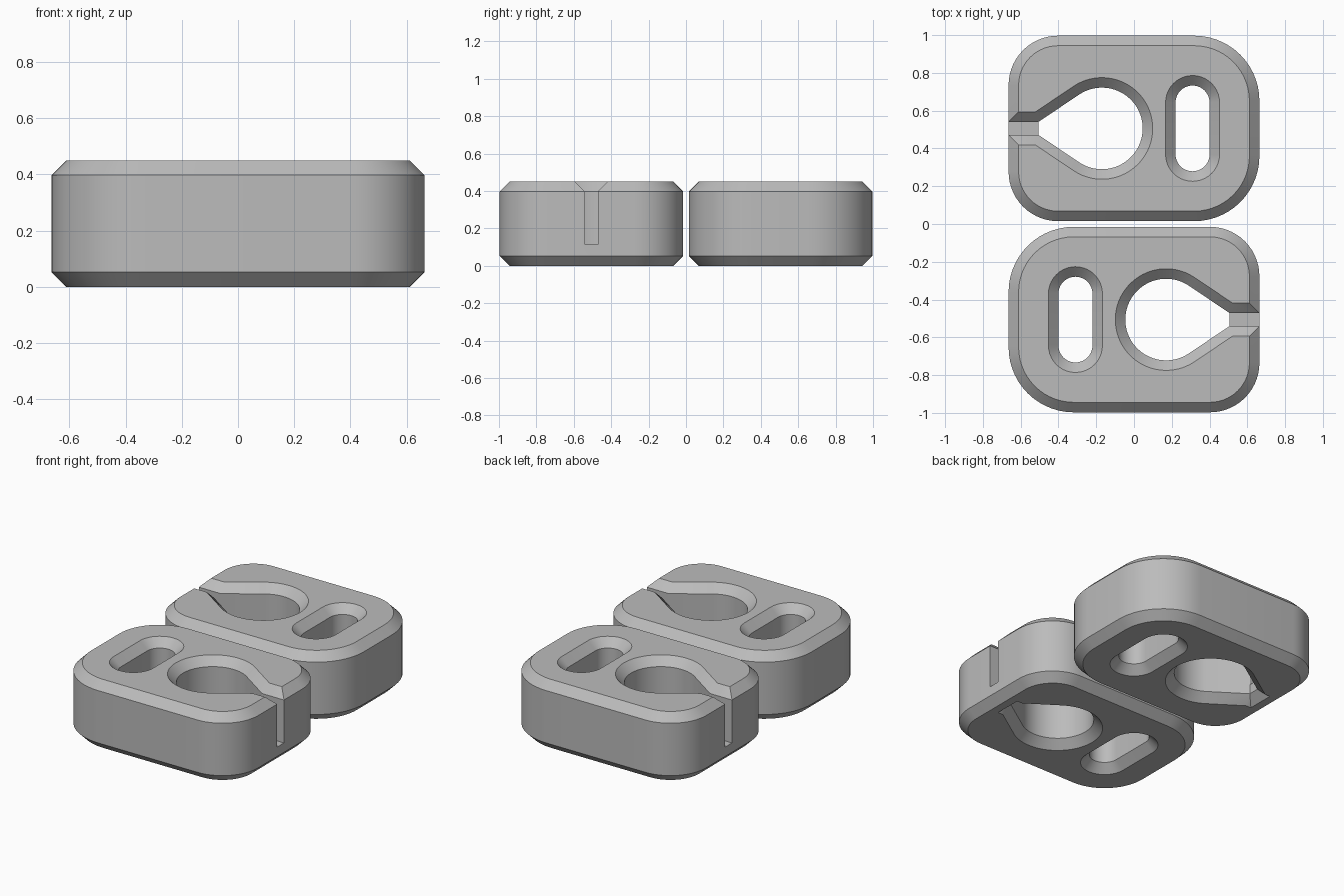
import bpy, bmesh, math
from mathutils import Matrix

if "Cube" in bpy.data.objects:
    bpy.data.objects.remove(bpy.data.objects["Cube"])

H, C, E = 0.45, 0.053, 0.01          # block height, chamfer, cutter overshoot
CY = -0.506                          # centre line of the front block

grey = bpy.data.materials.new("plain grey")
grey.diffuse_color = (0.5, 0.5, 0.5, 1)
grey.use_nodes = True
grey.node_tree.nodes["Principled BSDF"].inputs["Base Color"].default_value = grey.diffuse_color


def arc(cx, cy, r, a0, a1, n):
    return [(cx + r * math.cos(math.radians(a0 + (a1 - a0) * i / n)),
             cy + r * math.sin(math.radians(a0 + (a1 - a0) * i / n))) for i in range(n + 1)]


def loft(name, levels):
    """Closed solid skinned through (z, outline) levels with equal point counts."""
    bm = bmesh.new()
    loops = [[bm.verts.new((x, y, z)) for x, y in pts] for z, pts in levels]
    n = len(loops[0])
    for a, b in zip(loops, loops[1:]):
        for i in range(n):
            j = (i + 1) % n
            bm.faces.new((a[i], a[j], b[j], b[i]))
    bm.faces.new(loops[0][::-1])
    bm.faces.new(loops[-1])
    bmesh.ops.remove_doubles(bm, verts=bm.verts, dist=1e-5)
    bmesh.ops.recalc_face_normals(bm, faces=bm.faces)
    me = bpy.data.meshes.new(name)
    bm.to_mesh(me)
    bm.free()
    ob = bpy.data.objects.new(name, me)
    bpy.context.collection.objects.link(ob)
    return ob


def body_outline(d):
    """Rounded rectangle inset by d, larger radius on the left."""
    hx, hy, rl, rr = 0.664, 0.491, 0.345, 0.262
    return (arc(hx - rr, CY + hy - rr, rr - d, 0, 90, 14)
            + arc(-hx + rl, CY + hy - rl, rl - d, 90, 180, 14)
            + arc(-hx + rl, CY - hy + rl, rl - d, 180, 270, 14)
            + arc(hx - rr, CY - hy + rr, rr - d, 270, 360, 14))


def slot_outline(d):
    return (arc(-0.31, CY + 0.137, 0.09 + d, 0, 180, 20)
            + arc(-0.31, CY - 0.137, 0.09 + d, 180, 360, 20))


def keyhole_outline(d, end=None):
    """Round hole with tangent funnel into a narrow neck, grown by d."""
    cx, r, nx, ny = 0.17, 0.216, 0.335, 0.035
    a = math.atan2(ny, nx) + math.acos(r / math.hypot(nx, ny))
    w = ny + d
    neck = cx + (r + d - math.sin(a) * w) / math.cos(a)
    tip = end or cx + nx + d
    deg = math.degrees(a)
    return ([(tip, CY - w), (tip, CY + w), (neck, CY + w)]
            + arc(cx, CY, r + d, deg, 360 - deg, 48) + [(neck, CY - w)])


# block with chamfered top and bottom rims
block = loft("front_block", [(0, body_outline(C)), (C, body_outline(0)),
                             (H - C, body_outline(0)), (H, body_outline(C))])

# through slot, flared at both ends
slot = loft("slot_cutter", [(-E, slot_outline(C + E)), (C, slot_outline(0)),
                            (H - C, slot_outline(0)), (H + E, slot_outline(C + E))])

# keyhole: closed funnel below, neck opens through the side above z = 0.115
keyhole = loft("keyhole_cutter", [
    (-E, keyhole_outline(C + E)), (C, keyhole_outline(0)), (0.115, keyhole_outline(0)),
    (0.115, keyhole_outline(0, 0.8)), (H - C, keyhole_outline(0, 0.8)),
    (H + E, keyhole_outline(C + E, 0.8))])

for cutter in (slot, keyhole):
    cutter.hide_render = True
    mod = block.modifiers.new(cutter.name, 'BOOLEAN')
    mod.operation, mod.solver, mod.object = 'DIFFERENCE', 'EXACT', cutter

bpy.context.view_layer.update()
mesh = bpy.data.meshes.new_from_object(block.evaluated_get(bpy.context.evaluated_depsgraph_get()))
block.modifiers.clear()
block.data = mesh
for cutter in (slot, keyhole):
    bpy.data.objects.remove(cutter)

# smooth curved walls, crisp chamfer edges
mesh.materials.clear()
mesh.materials.append(grey)
mesh.shade_smooth()
mesh.set_sharp_from_angle(angle=math.radians(30))

# second block, turned half a revolution
back = bpy.data.objects.new("back_block", mesh)
back.matrix_world = Matrix.Rotation(math.pi, 4, 'Z')
bpy.context.collection.objects.link(back)
